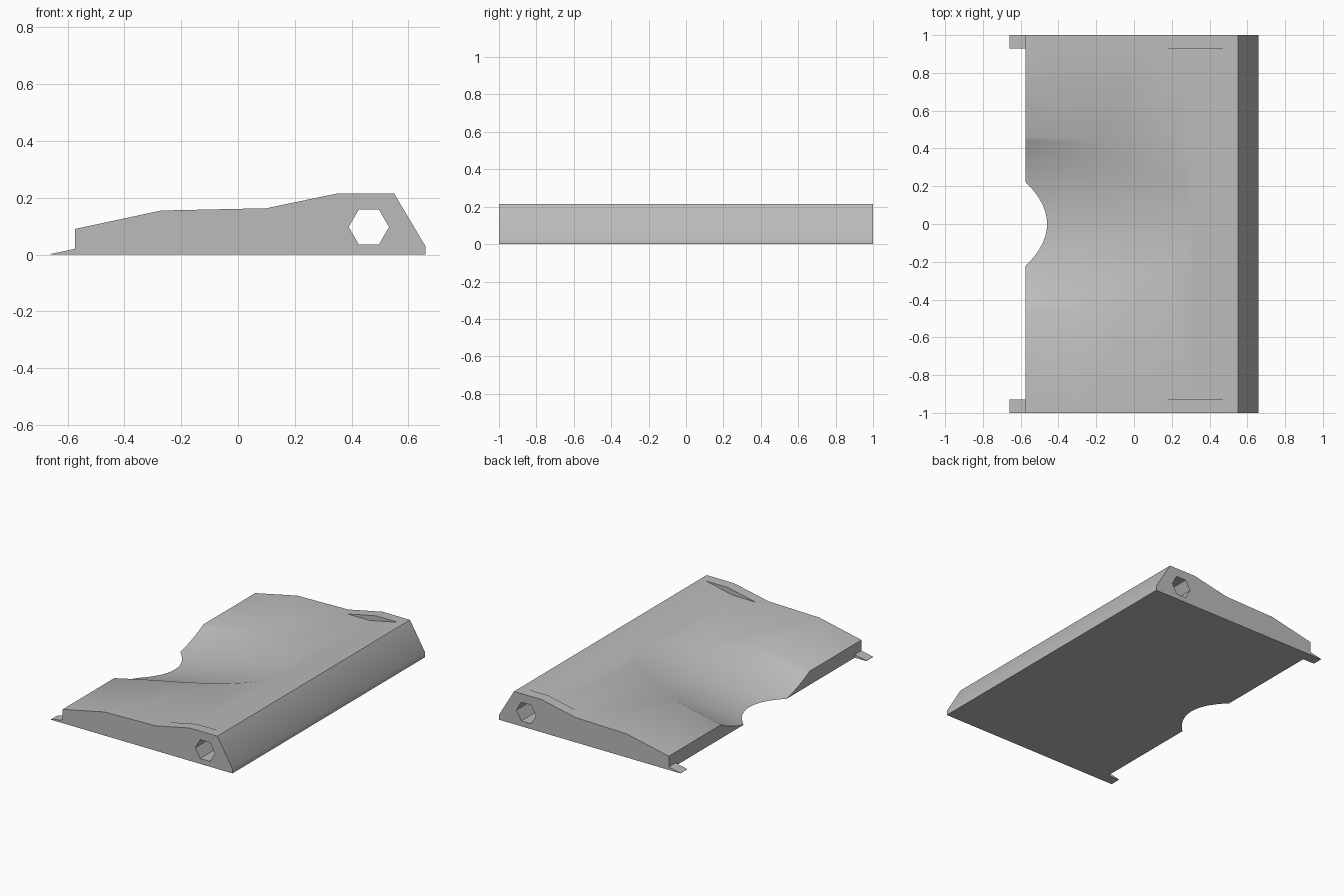
import bpy
import bmesh
import math
from mathutils import Vector

cube = bpy.data.objects.get("Cube")
if cube:
    bpy.data.objects.remove(cube, do_unlink=True)

# One plain grey for the whole piece
grey = bpy.data.materials.new("plain grey")
grey.use_nodes = True
grey.diffuse_color = (0.5, 0.5, 0.5, 1)
grey.node_tree.nodes["Principled BSDF"].inputs["Base Color"].default_value = (0.5, 0.5, 0.5, 1)


def prism(name, profile, half_length):
    """Extrude an (x, z) profile along y, centred on y = 0."""
    bm = bmesh.new()
    face = bm.faces.new([bm.verts.new((x, -half_length, z)) for x, z in profile])
    out = bmesh.ops.extrude_face_region(bm, geom=[face])
    moved = [v for v in out["geom"] if isinstance(v, bmesh.types.BMVert)]
    bmesh.ops.translate(bm, verts=moved, vec=(0, 2 * half_length, 0))
    bmesh.ops.recalc_face_normals(bm, faces=bm.faces)
    mesh = bpy.data.meshes.new(name)
    bm.to_mesh(mesh)
    bm.free()
    mesh.materials.append(grey)
    obj = bpy.data.objects.new(name, mesh)
    bpy.context.collection.objects.link(obj)
    return obj


def cut(target, cutter):
    """Subtract the cutter and discard it."""
    cutter.hide_render = True
    mod = target.modifiers.new("cut", "BOOLEAN")
    mod.operation = "DIFFERENCE"
    mod.solver = "EXACT"
    mod.object = cutter
    bpy.context.view_layer.objects.active = target
    bpy.ops.object.modifier_apply(modifier=mod.name)
    bpy.data.objects.remove(cutter, do_unlink=True)


# Sloped body with a low lip along its thin edge
lip_x = -0.575
body = prism("ramp_body", [
    (-0.66, 0), (0.66, 0), (0.66, 0.03), (0.55, 0.215), (0.35, 0.215),
    (0.1, 0.163), (-0.27, 0.155), (lip_x, 0.09), (lip_x, 0.02), (-0.66, 0.002)], 1)

# Trim the lip so that only a tab remains at each end
cut(body, prism("lip_cutter", [(-0.8, -0.1), (lip_x, -0.1), (lip_x, 0.3), (-0.8, 0.3)], 0.93))

# Shallow dip in the deck between the two end cheeks
cut(body, prism("dip_cutter", [(0.1, 0.172), (0.31, 0.173), (0.55, 0.224), (0.55, 0.4), (0.1, 0.4)], 0.93))

# Tilted round valley that also opens the curved notch in the thin edge
slope, radius = 0.225, 1.0
tilt = math.atan(slope)
axis = Vector((math.cos(tilt), 0, math.sin(tilt)))
up = Vector((-math.sin(tilt), 0, math.cos(tilt)))
bpy.ops.mesh.primitive_cylinder_add(
    vertices=192, radius=radius, depth=4,
    location=Vector((-0.46, 0, 0)) + up * radius,
    rotation=axis.to_track_quat("Z", "Y").to_euler())
valley = bpy.context.object
valley.name = "valley_cutter"
valley.data.materials.append(grey)
bpy.context.view_layer.update()
cut(body, valley)

# Hexagonal hole along the thick edge
hexagon = [(0.461 + 0.071 * math.cos(math.radians(a)), 0.097 + 0.071 * math.sin(math.radians(a)))
           for a in range(0, 360, 60)]
cut(body, prism("hole_cutter", hexagon, 1.2))

# Smooth deck, crisp outer edges
for obj in bpy.context.selected_objects:
    obj.select_set(False)
body.select_set(True)
bpy.context.view_layer.objects.active = body
bpy.ops.object.shade_smooth_by_angle(angle=math.radians(31))
